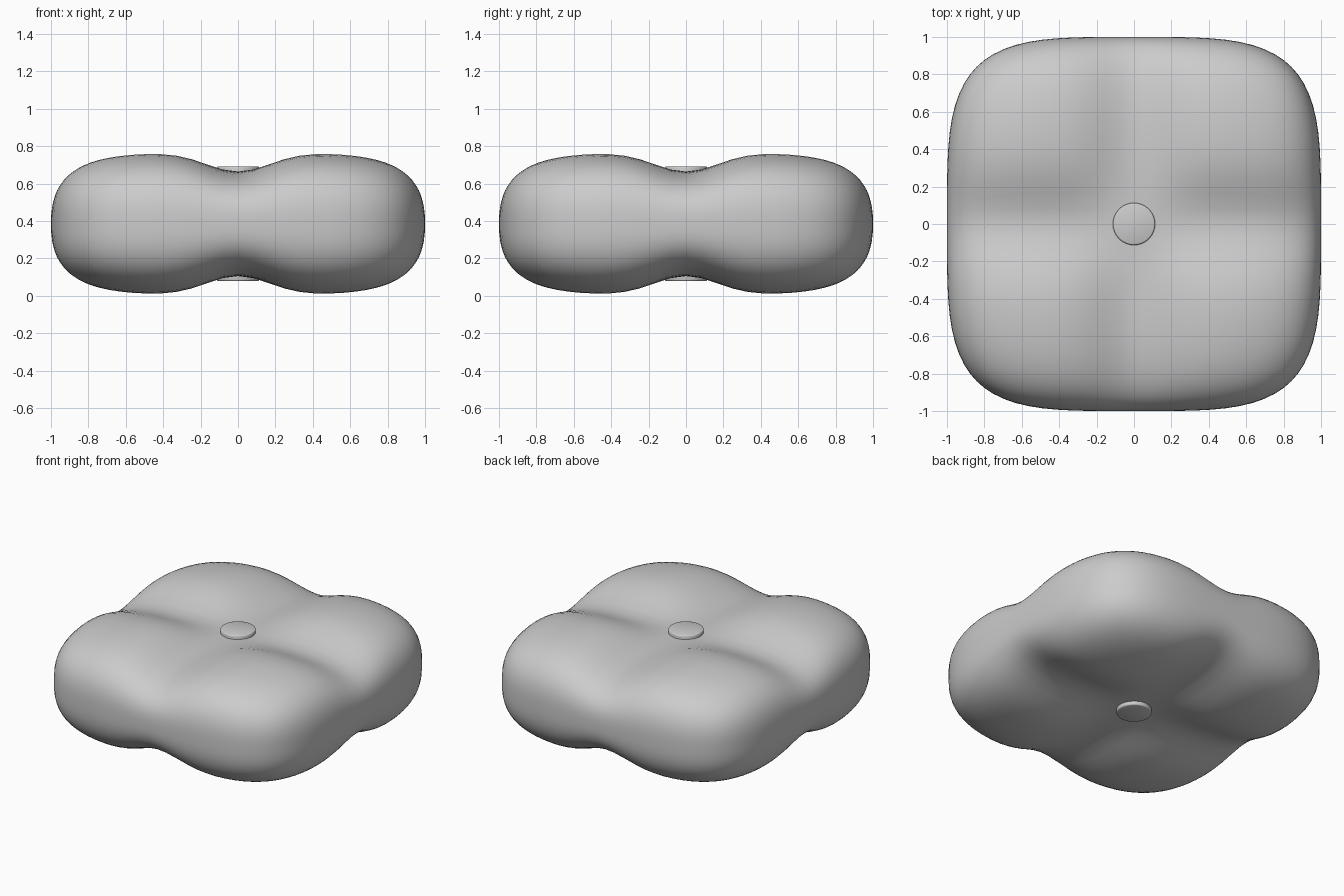
import bpy, bmesh, math

old = bpy.data.objects.get("Cube")
if old:
    bpy.data.objects.remove(old, do_unlink=True)

MID = 0.385      # half the cushion thickness
VALLEY = 0.727   # relative thickness along the two grooves

fabric = bpy.data.materials.new("grey fabric")
fabric.use_nodes = True
fabric.diffuse_color = (0.6, 0.6, 0.6, 1)
fabric.node_tree.nodes["Principled BSDF"].inputs["Base Color"].default_value = (0.6, 0.6, 0.6, 1)


def finish(name, bm, smooth_angle):
    mesh = bpy.data.meshes.new(name)
    bmesh.ops.recalc_face_normals(bm, faces=bm.faces)
    bm.to_mesh(mesh)
    bm.free()
    mesh.materials.append(fabric)
    obj = bpy.data.objects.new(name, mesh)
    bpy.context.collection.objects.link(obj)
    bpy.ops.object.select_all(action='DESELECT')
    obj.select_set(True)
    bpy.context.view_layer.objects.active = obj
    bpy.ops.object.shade_smooth_by_angle(angle=math.radians(smooth_angle))
    return obj


def inside(p):
    plan = (p.x ** 4 + p.y ** 4) ** 1.25
    return plan + abs(p.z) ** 2.7 < 1


def project(p):
    # slide a point along its ray until it meets the rounded block
    low, high = 0.0, 2.0
    for _ in range(30):
        t = (low + high) / 2
        if inside(p * t):
            low = t
        else:
            high = t
    return p * low


def groove(a):
    return 1 - math.exp(-(a / 0.235) ** 2)


# Cushion: rounded block with four puffed lobes on both sides
bm = bmesh.new()
bmesh.ops.create_cube(bm, size=2)
bmesh.ops.subdivide_edges(bm, edges=bm.edges[:], cuts=23, use_grid_fill=True)
for v in bm.verts:
    p = project(v.co)
    puff = VALLEY + (1 - VALLEY) * groove(p.x) * groove(p.y)
    v.co = (p.x, p.y, MID + MID * puff * p.z)
finish("cushion", bm, 80)

# Tufting buttons above and below
for name, side in (("top_button", 1), ("bottom_button", -1)):
    bm = bmesh.new()
    bmesh.ops.create_cone(bm, cap_ends=True, segments=32,
                          radius1=0.113, radius2=0.113, depth=0.07)
    rims = [e for e in bm.edges if abs(e.verts[0].co.z - e.verts[1].co.z) < 0.001]
    bmesh.ops.bevel(bm, geom=rims, offset=0.008, segments=2, profile=0.5, affect='EDGES')
    bmesh.ops.translate(bm, verts=bm.verts, vec=(0, 0, MID + side * 0.272))
    finish(name, bm, 50)
